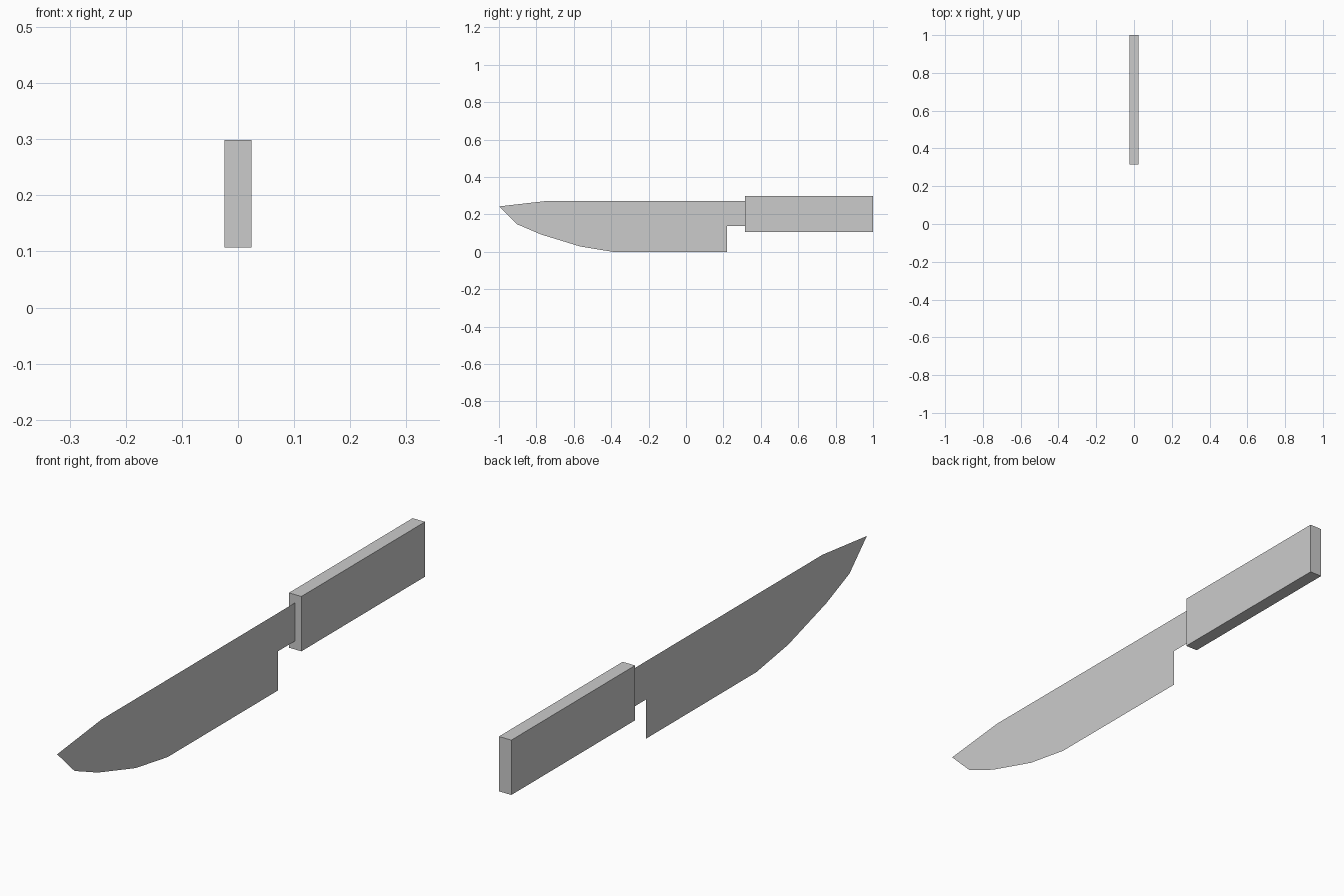
import bpy, bmesh
from mathutils import Matrix, Vector

if "Cube" in bpy.data.objects:
    bpy.data.objects.remove(bpy.data.objects["Cube"])


def finish(bm, name):
    mesh = bpy.data.meshes.new(name)
    bm.to_mesh(mesh)
    bm.free()
    obj = bpy.data.objects.new(name, mesh)
    bpy.context.collection.objects.link(obj)
    return obj


# Blade: paper-thin flat sheet, profile in (y, z) from the tip along the spine
profile = [(-1.0, 0.243), (-0.755, 0.271), (0.316, 0.271), (0.316, 0.137),
           (0.22, 0.137), (0.22, 0.0), (-0.39, 0.0), (-0.566, 0.029),
           (-0.775, 0.093), (-0.904, 0.148)]
bm = bmesh.new()
bm.faces.new([bm.verts.new((0, y, z)) for y, z in profile])
bm.normal_update()
finish(bm, "blade")

# Handle: plain rectangular block
low, high = Vector((-0.024, 0.316, 0.107)), Vector((0.024, 1.0, 0.299))
bm = bmesh.new()
bmesh.ops.create_cube(bm, size=1, matrix=Matrix.LocRotScale((low + high) / 2, None, high - low))
finish(bm, "handle")
